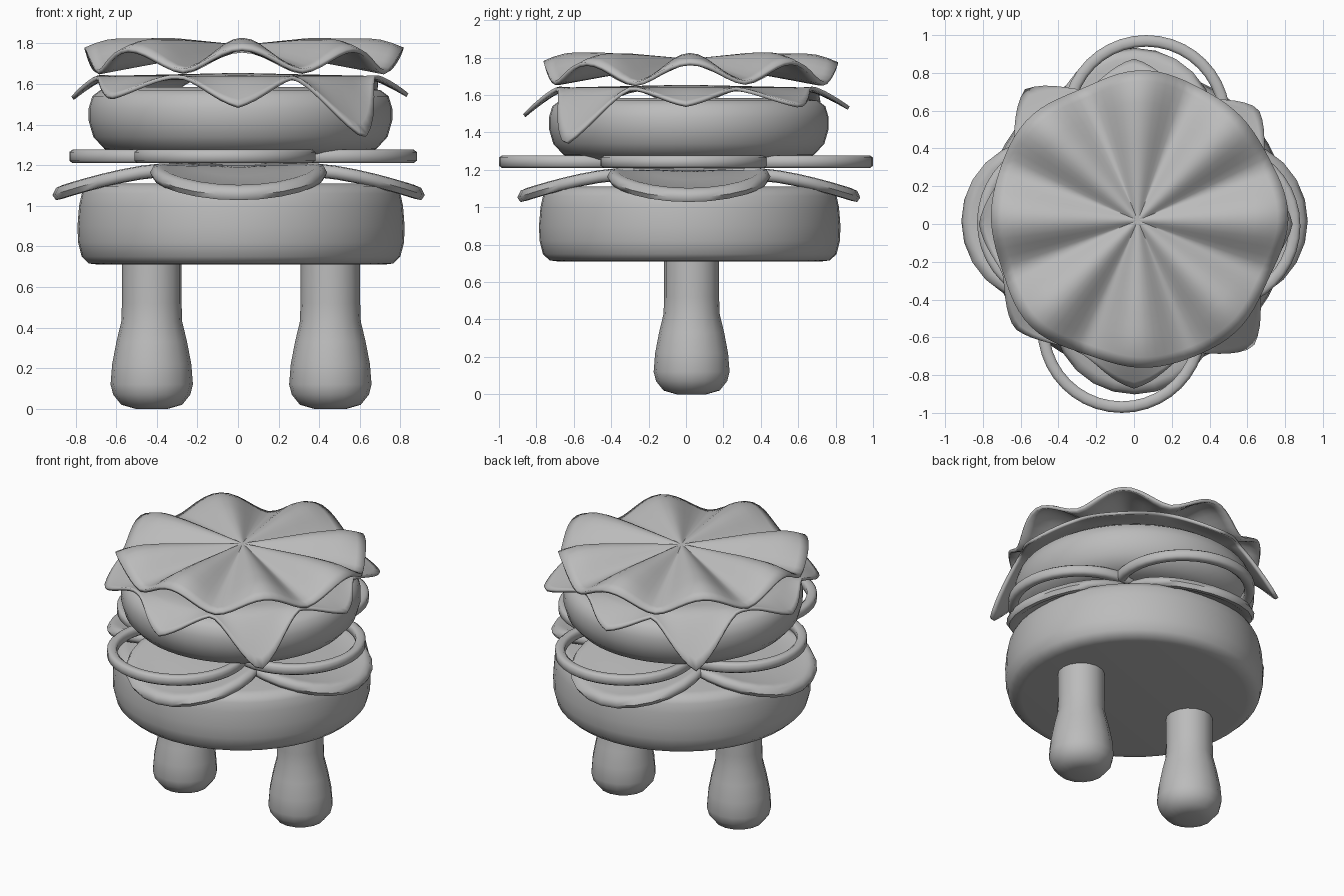
import bpy, bmesh, math
from math import sin, cos, pi, radians

if "Cube" in bpy.data.objects:
    bpy.data.objects.remove(bpy.data.objects["Cube"])

mat = bpy.data.materials.new("clay_grey")
mat.diffuse_color = (0.5, 0.5, 0.5, 1)
mat.use_nodes = True
mat.node_tree.nodes["Principled BSDF"].inputs["Base Color"].default_value = mat.diffuse_color


def finish(name, bm, angle=50, loc=(0, 0, 0), rot=0):
    """Turn a bmesh into a smooth shaded object."""
    bmesh.ops.recalc_face_normals(bm, faces=bm.faces)
    me = bpy.data.meshes.new(name)
    bm.to_mesh(me)
    bm.free()
    me.materials.append(mat)
    ob = bpy.data.objects.new(name, me)
    ob.location, ob.rotation_euler.z = loc, rot
    bpy.context.collection.objects.link(ob)
    bpy.ops.object.select_all(action='DESELECT')
    ob.select_set(True)
    bpy.context.view_layer.objects.active = ob
    bpy.ops.object.shade_smooth_by_angle(angle=radians(angle))
    return ob


def revolve(profile, segs, closed=False):
    """Spin (radius, height) points about z; open profiles get end caps."""
    bm = bmesh.new()
    rings = [[bm.verts.new((r * cos(2 * pi * i / segs), r * sin(2 * pi * i / segs), z))
              for i in range(segs)] for r, z in profile]
    pairs = list(zip(rings, rings[1:]))
    if closed:
        pairs.append((rings[-1], rings[0]))
    else:
        bm.faces.new(rings[0])
        bm.faces.new(rings[-1])
    for a, b in pairs:
        for i in range(segs):
            j = (i + 1) % segs
            bm.faces.new((a[i], a[j], b[j], b[i]))
    return bm


def leaf(name, height, radius, rows, segs, thick, loc):
    """Thin round sheet whose height and outline follow functions of angle."""
    bm = bmesh.new()
    centre = bm.verts.new((0, 0, height(0, 0)))
    rings = []
    for k in range(1, rows + 1):
        t = k / rows
        ring = []
        for i in range(segs):
            a = 2 * pi * i / segs
            r = radius(t, a)
            ring.append(bm.verts.new((r * cos(a), r * sin(a), height(t, a))))
        rings.append(ring)
    for i in range(segs):
        j = (i + 1) % segs
        bm.faces.new((centre, rings[0][i], rings[0][j]))
        for a, b in zip(rings, rings[1:]):
            bm.faces.new((a[i], b[i], b[j], a[j]))
    ob = finish(name, bm, 60, loc)
    mod = ob.modifiers.new("thickness", 'SOLIDIFY')
    mod.thickness, mod.offset = thick, 0
    return ob


# Legs
leg = [(0.08, 0), (0.15, 0.02), (0.19, 0.07), (0.203, 0.12), (0.195, 0.22), (0.174, 0.33),
       (0.15, 0.43), (0.147, 0.52), (0.147, 0.75)]
for name, x in (("left_leg", -0.425), ("right_leg", 0.455)):
    finish(name, revolve(leg, 16), 60, (x, 0.03, 0))

# Bun and patty
bun = [(0.7, 0.71), (0.75, 0.716), (0.785, 0.75), (0.803, 0.82), (0.806, 0.9), (0.798, 1.0),
       (0.785, 1.06), (0.765, 1.095), (0.71, 1.11)]
finish("bottom_bun", revolve(bun, 48), 60, (0.015, 0.02, 0))
patty = [(0.5, 1.245), (0.6, 1.255), (0.67, 1.28), (0.725, 1.34), (0.748, 1.42), (0.748, 1.48),
         (0.73, 1.54), (0.69, 1.57), (0.6, 1.585)]
finish("patty", revolve(patty, 48), 60, (0.012, 0.015, 0))

# Four rimmed tomato slices drooping outward
slice_profile = [(0.02, -0.022), (0.2, -0.022), (0.36, -0.024), (0.385, -0.034), (0.42, -0.03),
                 (0.437, 0), (0.42, 0.03), (0.385, 0.034), (0.36, 0.026), (0.2, 0.024),
                 (0.02, 0.024)]
for k, side in enumerate(("right", "back", "left", "front")):
    bm = revolve(slice_profile, 24)
    for v in bm.verts:
        v.co.x += 0.48
        v.co.z += 1.176 - 0.118 * max(0, (v.co.x - 0.36) / 0.54) ** 1.5
    finish(side + "_tomato_slice", bm, 60, (0.003, 0.015, 0), k * pi / 2)

# Four flat onion rings
ring = [(0.385, 1.222), (0.4, 1.21), (0.43, 1.21), (0.446, 1.222),
        (0.446, 1.265), (0.43, 1.277), (0.4, 1.277), (0.385, 1.265)]
for side, x, y in (("right", 0.435, -0.01), ("back", 0.065, 0.554),
                   ("left", -0.385, 0.01), ("front", -0.065, -0.554)):
    finish(side + "_onion_ring", revolve(ring, 40, True), 60, (x, y, 0))

# Draped sheet on the patty: tip angle, reach and height of each of the eight tips
tips = [(0, 0.835, 1.545), (43, 0.895, 1.54), (90, 0.87, 1.53), (129, 0.91, 1.34),
        (180, 0.815, 1.53), (221, 0.835, 1.53), (270, 0.865, 1.49), (314, 0.9, 1.335)]


def tip_weight(a):
    """Nearest tip and how close the angle is to it (1 at the tip, 0 midway)."""
    def gap(t):
        return abs((math.degrees(a) - t[0] + 180) % 360 - 180)
    tip = min(tips, key=gap)
    g = min(1, gap(tip) / 22.5)
    return tip, (0.6 * (1 - g) + 0.4 * (0.5 + 0.5 * cos(pi * g))) ** 1.15


def sheet_radius(t, a):
    tip, w = tip_weight(a)
    edge = 0.74 + (tip[1] - 0.74) * w
    # even rows up to the patty edge, then the overhang
    return 0.66 * t / 0.6 if t <= 0.6 else 0.66 + (edge - 0.66) * (t - 0.6) / 0.4


def sheet_height(t, a):
    tip, w = tip_weight(a)
    edge = 1.635 + (tip[2] - 1.635) * w
    base = 1.645 - 0.015 * min(1, t / 0.6)
    return base + (edge - base) * max(0, (t - 0.6) / 0.4) ** 1.2


leaf("draped_sheet", sheet_height, sheet_radius, 15, 120, 0.02, (0, 0, 0))


# Wavy top leaf: high flat crown, eight creases sinking to the rim, curled lip
def leaf_height(t, a):
    wave = 0.5 + 0.5 * cos(8 * a)
    ridge = 0.032 * min(1, t / 0.6) - 0.045 * max(0, (t - 0.8) / 0.2) ** 1.6
    valley = -0.12 * t ** 1.1
    return 1.782 + valley + (ridge - valley) * wave ** 0.85 + 0.004 * sin(3 * a) * t


def leaf_radius(t, a):
    return t * (0.775 + 0.008 * cos(8 * a) + 0.012 * sin(5 * a + 1))


leaf("wavy_leaf", leaf_height, leaf_radius, 14, 96, 0.022, (0.02, 0.02, 0))
